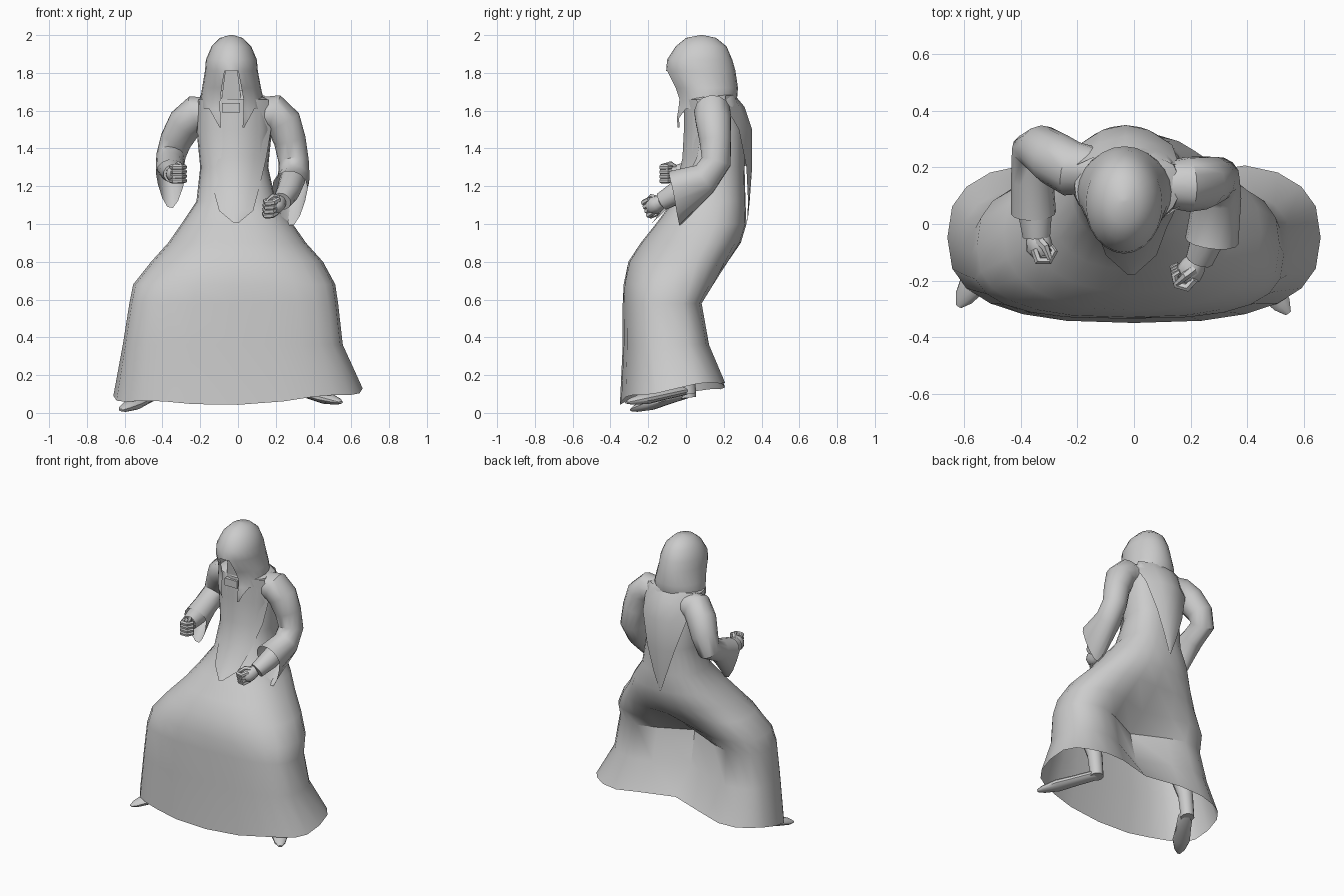
import bpy, bmesh, math
from mathutils import Vector as V

if "Cube" in bpy.data.objects:
    bpy.data.objects.remove(bpy.data.objects["Cube"])


def finish(name, bm, angle=40):
    bmesh.ops.recalc_face_normals(bm, faces=bm.faces)
    me = bpy.data.meshes.new(name)
    bm.to_mesh(me)
    bm.free()
    ob = bpy.data.objects.new(name, me)
    bpy.context.collection.objects.link(ob)
    bpy.ops.object.select_all(action='DESELECT')
    ob.select_set(True)
    bpy.context.view_layer.objects.active = ob
    bpy.ops.object.shade_smooth_by_angle(angle=math.radians(angle))
    return ob


def loft(name, rings, closed=True, cap0=False, cap1=False, skip=None):
    bm = bmesh.new()
    rows = [[bm.verts.new(p) for p in r] for r in rings]
    n = len(rows[0])
    for j, (a, b) in enumerate(zip(rows, rows[1:])):
        for i in range(n if closed else n - 1):
            if skip and skip(j, i):
                continue
            k = (i + 1) % n
            bm.faces.new((a[i], a[k], b[k], b[i]))
    if cap0:
        bm.faces.new(rows[0])
    if cap1:
        bm.faces.new(rows[-1])
    bmesh.ops.delete(bm, geom=[v for v in bm.verts if not v.link_faces], context='VERTS')
    return finish(name, bm)


def oval(z, xl, xr, yf, yb, dent=0.0, e=0.85, n=24):
    """Horizontal oval ring; dent pushes the middle of the back inwards."""
    cx, rx, cy, ry = (xl + xr) / 2, (xr - xl) / 2, (yf + yb) / 2, (yb - yf) / 2
    pts = []
    for i in range(n):
        t = 2 * math.pi * i / n
        c, s = (math.copysign(abs(v) ** e, v) for v in (math.cos(t), math.sin(t)))
        y = cy + ry * s - dent * max(s, 0) * math.exp(-(c / 0.42) ** 2)
        pts.append(V((cx + rx * c, y, z)))
    return pts


def tube(name, pts, radii, n=12, flat=1.0, droop=0.0):
    """Round tube along a path; droop pulls the lower edge of the end ring down."""
    pts = [V(p) for p in pts]
    rings, prev, side = [], None, None
    for i, p in enumerate(pts):
        t = (pts[min(i + 1, len(pts) - 1)] - pts[max(i - 1, 0)]).normalized()
        side = t.orthogonal().normalized() if prev is None else prev.rotation_difference(t) @ side
        prev = t
        up = t.cross(side)
        ring = []
        for k in range(n):
            a = 2 * math.pi * k / n
            q = p + (side * math.cos(a) + up * math.sin(a)) * radii[i]
            q.z = p.z + (q.z - p.z) * flat
            if droop and i == len(pts) - 1:
                low = max(0.0, (p.z - q.z) / radii[i])
                q.z -= droop * low ** 1.5
                q.x = p.x + (q.x - p.x) * (1 - 0.2 * low)
            ring.append(q)
        rings.append(ring)
    return loft(name, rings, cap0=True, cap1=not droop)


# Robe: one skin from shoulders to the flared, uneven hem
robe = [oval(*r) for r in (
    (1.71, -.12, .06, .04, .25), (1.66, -.21, .16, .0, .27),
    (1.5, -.22, .18, .0, .31), (1.3, -.2, .16, -.01, .31),
    (1.12, -.22, .2, -.07, .315), (1.0, -.3, .29, -.16, .32),
    (.9, -.37, .36, -.24, .29), (.8, -.46, .45, -.305, .24, .02, .83),
    (.68, -.555, .515, -.33, .185, .12, .74), (.58, -.575, .53, -.335, .125, .19, .7),
    (.36, -.61, .555, -.335, .165, .18, .7), (.12, -.66, .66, -.35, .255, .14, .75))]
for i, p in enumerate(robe[-1]):
    t = 2 * math.pi * i / 24
    p.z = .11 + .03 * p.x + .055 * math.sin(t) + .012 * math.sin(5 * t)
loft("robe", robe, cap0=True)

# Front panel of the tunic, ending in a loose point
front = []
for z, w, y, bow in ((1.66, .17, -.012, .07), (1.5, .185, -.015, .1), (1.35, .16, -.022, .08),
                     (1.2, .125, -.055, .04), (1.07, .09, -.13, .02), (1.005, .012, -.18, 0)):
    front.append([V((-.01 + w * u, y + bow * u * u, z)) for u in (-1, -.6, -.2, .2, .6, 1)])
loft("front_panel", front, closed=False)

# Long pointed cape panel hanging down the back
back = []
for z, w, y, bow in ((1.68, .17, .26, .05), (1.62, .19, .31, .1), (1.5, .165, .35, .07),
                     (1.3, .105, .35, .03), (1.13, .05, .338, .01), (1.0, .004, .325, 0)):
    back.append([V((-.03 + w * u, y - bow * u * u, z)) for u in (-1, -.5, 0, .5, 1)])
loft("back_cape_point", back, closed=False)


# Hood with an open face (front vertex index is 18) and two lappets on the chest
def hood_gap(j, i):
    if j >= 7:
        return i not in (15, 16, 19, 20)
    return j >= 4 and i in (17, 18)


hood = [oval(*r, 0, 1.0) for r in (
    (2.0, -.045, -.025, .075, .09), (1.985, -.095, .025, .0, .16),
    (1.94, -.14, .07, -.055, .215), (1.87, -.17, .1, -.1, .245),
    (1.81, -.175, .105, -.105, .262), (1.72, -.19, .122, -.06, .275),
    (1.66, -.2, .135, -.04, .27), (1.61, -.195, .13, -.045, .25),
    (1.56, -.18, .115, -.05, .04), (1.51, -.155, .09, -.045, .03))]
for j, ring in enumerate(hood[5:]):
    for i, side in ((17, -1), (19, 1)):      # widen the opening, taper the lappets
        ring[i].x += side * (.012, .018, .02, .022, .025)[j]
        ring[i - side * -2].x -= side * (0, 0, -.005, .012, .022)[j]
loft("hood", hood, cap0=True, skip=hood_gap)

# Shadowed face plane and neck block inside the hood
loft("face", [[V((-.035 + s * w, y, z)) for s in (-1, 1)] for z, w, y in
              ((1.83, .03, -.02), (1.64, .055, .005))], closed=False)
loft("neck_block", [[V((x, y, z)) for x, y in ((-.085, -.025), (.01, -.025), (.01, .1), (-.085, .1))]
                    for z in (1.64, 1.59)], cap0=True, cap1=True)


def hand(c, f, s, u):
    """Loose fist: palm, four curled fingers stacked along u, and a thumb."""
    c, f, s, u = V(c), V(f).normalized(), V(s).normalized(), V(u).normalized()
    tube("palm", [c - f * .05, c - f * .02, c + f * .015, c + f * .04], [.035, .045, .048, .03], n=10)
    for i in range(4):
        b = c + u * (.036 - .024 * i)
        path = [b + f * a + s * d for a, d in ((.01, -.02), (.052, -.012), (.06, .025), (.03, .05), (.01, .04))]
        tube("finger", path, [.014, .016, .015, .013, .009], n=6)
    tube("thumb", [c + u * .03 - f * .02, c + u * .052 + f * .01 + s * .02, c + u * .045 + f * .055 + s * .03],
         [.018, .016, .009], n=6)


# Arms: wide sleeve with hanging cuff, tight inner sleeve, hand
arms = (
    ([(.1, .14, 1.59), (.19, .14, 1.59), (.24, .145, 1.54), (.275, .155, 1.44), (.295, .16, 1.33),
      (.295, .1, 1.24), (.275, -.06, 1.19)],
     [.08, .098, .095, .085, .08, .085, .095], .12,
     [(.29, .1, 1.24), (.265, -.04, 1.17), (.232, -.125, 1.12)],
     ((.2, -.165, 1.1), (-.5, -.8, -.4), (-1, .5, 0), (.1, -.4, 1))),
    ([(-.13, .19, 1.59), (-.22, .195, 1.585), (-.28, .23, 1.53), (-.33, .265, 1.44), (-.355, .26, 1.36),
      (-.36, .16, 1.31), (-.355, .04, 1.265)],
     [.08, .098, .095, .085, .078, .075, .08], .12,
     [(-.36, .16, 1.3), (-.35, .04, 1.28), (-.345, -.045, 1.265)],
     ((-.335, -.075, 1.265), (.15, -1, 0), (1, .2, 0), (0, 0, 1))))
for path, radii, droop, inner, grip in arms:
    tube("sleeve", path, radii, n=14, droop=droop)
    tube("inner_sleeve", inner, [.068, .062, .05])
    hand(*grip)

# Legs and pointed shoes, turned outwards
for heel, toe in (((.32, -.01, .12), (.545, -.315, .055)), ((-.44, -.01, .1), (-.62, -.29, .015))):
    heel, toe = V(heel), V(toe)
    tube("leg", [heel + V((0, .02, -.02)), heel + V((0, .0, .15)), heel + V((0, -.08, .4))],
         [.045, .05, .075], n=10)
    d = toe - heel
    tube("shoe", [heel - d * .12, heel, heel + d * .35, heel + d * .65, heel + d * .9, toe],
         [.025, .047, .05, .056, .034, .012], flat=.55)
